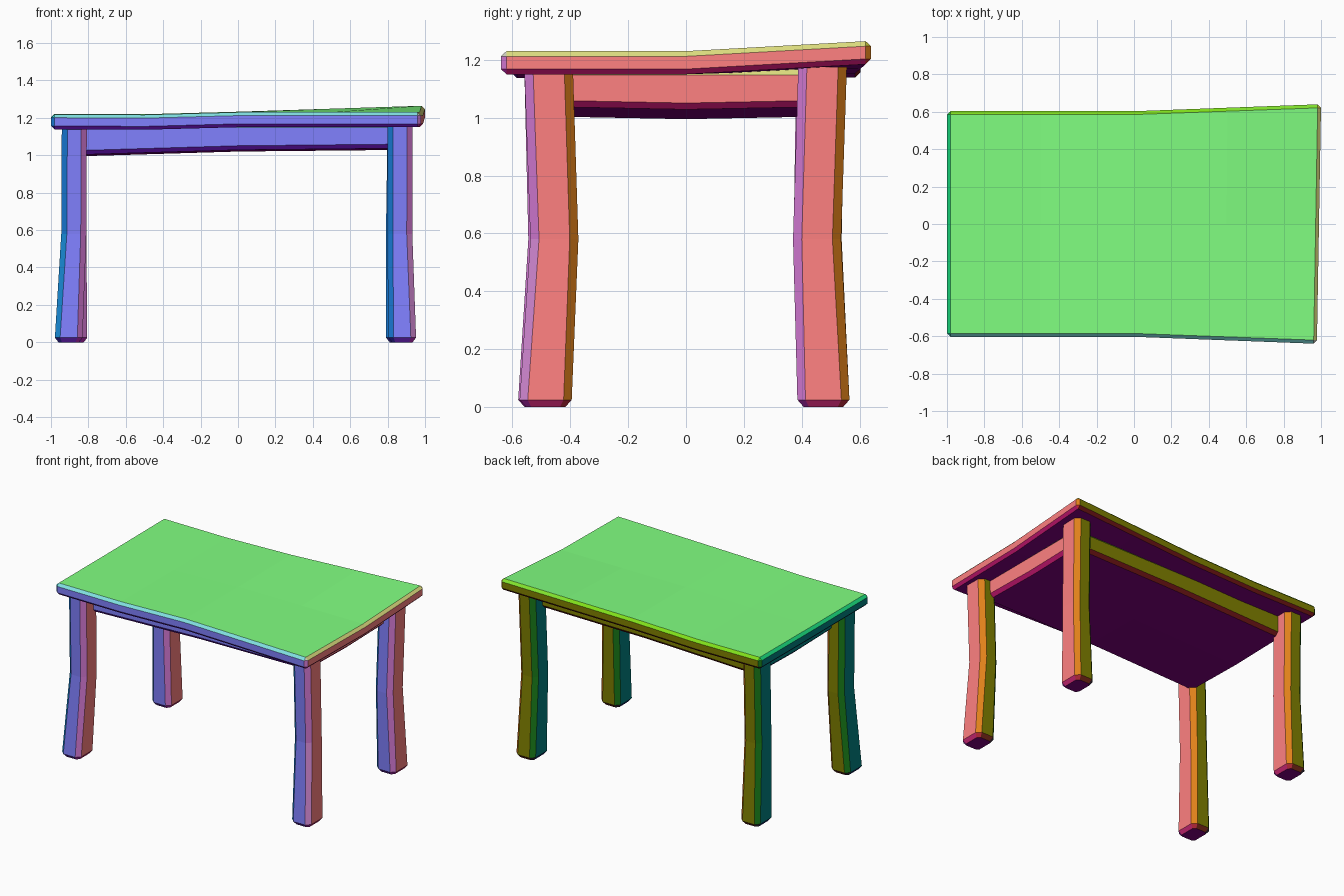
import bpy, bmesh
from mathutils import Vector

if "Cube" in bpy.data.objects:
    bpy.data.objects.remove(bpy.data.objects["Cube"])


def tint(me):
    """Colour every face by the direction it points in."""
    slots = {}
    for f in me.polygons:
        n = f.normal
        rgb = tuple(round(0.5 + 0.5 * c, 2) for c in (n.x, n.z, -n.y))
        rgb = tuple(round(c * 16) / 16 for c in rgb)
        if rgb not in slots:
            name = "tint_%d_%d_%d" % tuple(int(c * 16) for c in rgb)
            mat = bpy.data.materials.get(name) or bpy.data.materials.new(name)
            mat.diffuse_color = (*(c ** 2.2 for c in rgb), 1)
            mat.use_nodes = True
            mat.node_tree.nodes["Principled BSDF"].inputs["Base Color"].default_value = mat.diffuse_color
            slots[rgb] = len(me.materials)
            me.materials.append(mat)
        f.material_index = slots[rgb]


def finish(bm, name):
    bmesh.ops.recalc_face_normals(bm, faces=bm.faces[:])
    me = bpy.data.meshes.new(name)
    bm.to_mesh(me)
    bm.free()
    tint(me)
    ob = bpy.data.objects.new(name, me)
    bpy.context.collection.objects.link(ob)
    return ob


def warped_slab(name, lo, hi, chamfer, warp):
    """Chamfered box, cut into panels, then bent by a warp function."""
    bm = bmesh.new()
    bmesh.ops.create_cube(bm, size=1)
    lo, hi = Vector(lo), Vector(hi)
    for v in bm.verts:
        v.co = Vector(lo[i] + (v.co[i] + 0.5) * (hi[i] - lo[i]) for i in range(3))
    bmesh.ops.bevel(bm, geom=bm.edges[:], offset=chamfer, segments=1,
                    affect='EDGES', profile=0.5)
    for co, no in (((-0.5, 0, 0), (1, 0, 0)), ((0, 0, 0), (1, 0, 0)),
                   ((0.5, 0, 0), (1, 0, 0)), ((0, 0, 0), (0, 1, 0))):
        geom = bm.verts[:] + bm.edges[:] + bm.faces[:]
        bmesh.ops.bisect_plane(bm, geom=geom, plane_co=co, plane_no=no)
    for v in bm.verts:
        v.co = warp(*v.co)
    return finish(bm, name)


def top_warp(x, y, z):
    r, l, b = max(x, 0), max(-x, 0), max(y / 0.6, 0)
    dip = max(0, 1 - abs(2 * x + 1))
    return Vector((x - 0.011 * r * (1 - y / 0.6), y * (1 + 0.062 * r),
                   z + 0.033 * r * b - 0.011 * l - 0.008 * dip + 0.003 * b))


def apron_warp(x, y, z):
    if z < 1.1:  # underside rises from left to middle and dips at the centre line
        z += 0.01 * max(x, 0) - 0.03 * max(-x, 0) + 0.02 * abs(y)
    return Vector((x, y, z))


def leg(name, bottom, mid, top):
    """Chamfered square post bent at mid height."""
    rings = [(0.0, bottom, 0.055, 0.068, 0.018), (0.025, bottom, 0.074, 0.09, 0.028),
             (0.58, mid, 0.067, 0.083, 0.03), (1.175, top, 0.067, 0.084, 0.03)]
    bm = bmesh.new()
    loops = []
    for z, (cx, cy), a, b, c in rings:
        pts = [(a, -b + c), (a, b - c), (a - c, b), (-a + c, b),
               (-a, b - c), (-a, -b + c), (-a + c, -b), (a - c, -b)]
        loops.append([bm.verts.new((cx + px, cy + py, z)) for px, py in pts])
    for p, q in zip(loops, loops[1:]):
        for i in range(8):
            j = (i + 1) % 8
            bm.faces.new((p[i], p[j], q[j], q[i]))
    bm.faces.new(loops[0][::-1])
    bm.faces.new(loops[-1])
    return finish(bm, name)


# Table top and the solid frame under it
warped_slab("table_top", (-1, -0.603, 1.15), (1, 0.603, 1.23), 0.018, top_warp)
warped_slab("apron", (-0.86, -0.45, 1.02), (0.86, 0.45, 1.17), 0.022, apron_warp)

# Legs: centre at foot, bend and top
leg("front_left_leg", (-0.905, -0.49), (-0.878, -0.462), (-0.875, -0.475))
leg("back_left_leg", (-0.88, 0.475), (-0.878, 0.455), (-0.875, 0.465))
leg("front_right_leg", (0.878, -0.485), (0.865, -0.455), (0.867, -0.475))
leg("back_right_leg", (0.866, 0.475), (0.858, 0.453), (0.867, 0.472))
